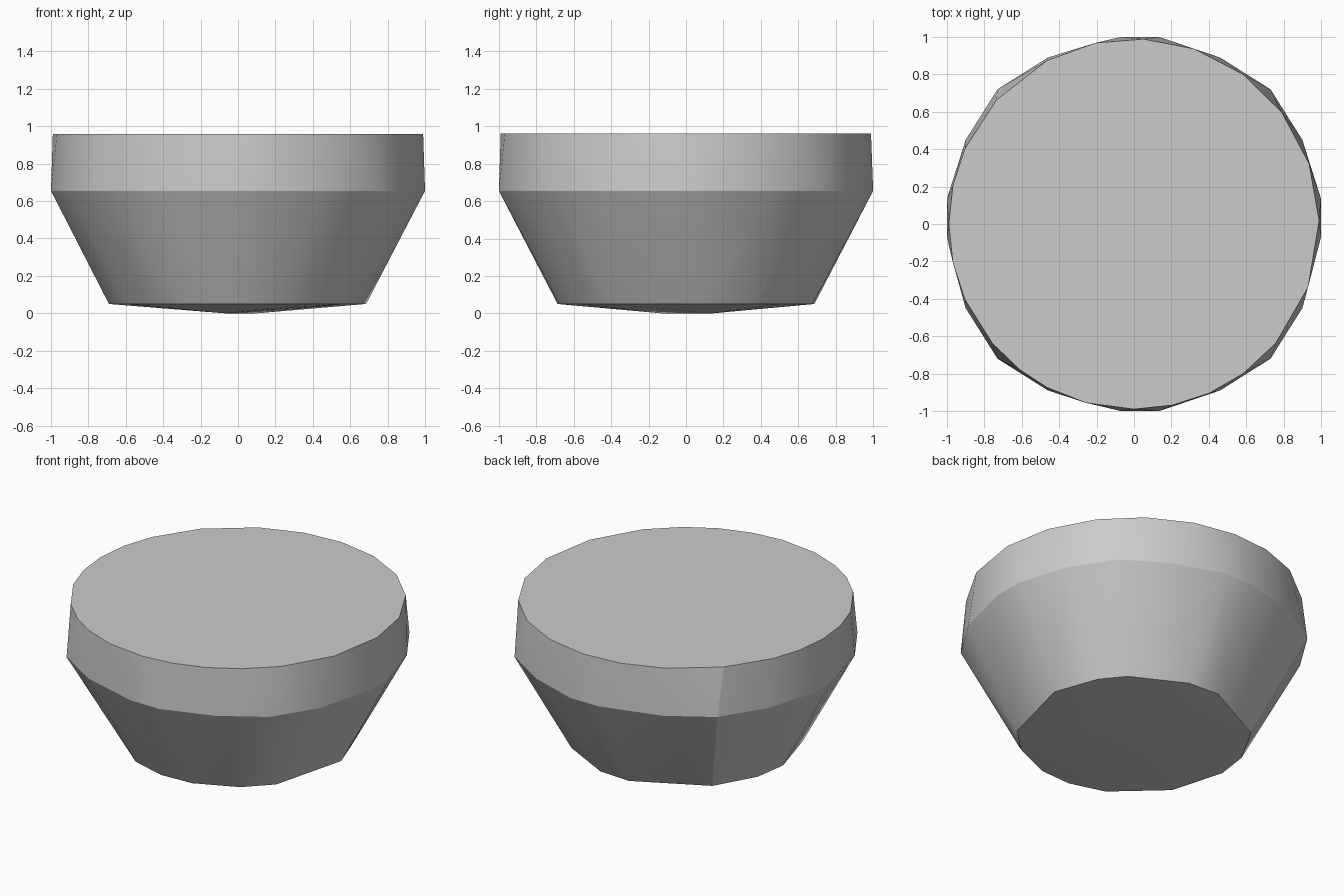
import bpy
import bmesh
from math import cos, sin, radians

default_cube = bpy.data.objects.get("Cube")
if default_cube:
    bpy.data.objects.remove(default_cube, do_unlink=True)


def make_material(name, color):
    material = bpy.data.materials.new(name)
    material.use_nodes = True
    material.diffuse_color = color
    material.node_tree.nodes["Principled BSDF"].inputs["Base Color"].default_value = color
    return material


def ring(angles, radius, height):
    """Points on a horizontal circle at the given angles in degrees."""
    return [(radius * cos(radians(a)), radius * sin(radians(a)), height) for a in angles]


# Flat top rim, unevenly divided
rim_angles = [1, 19, 37, 54, 71, 87, 102, 118, 138, 156, 168, 180,
              192, 204, 220, 232, 242, 255, 270, 282, 294, 306, 320, 340]
rim = ring(rim_angles, 0.99, 0.96)

# Widest ring: mirrored corner points plus two points on each side
shoulder_height = 0.655
shoulder = []
for side_x in (-1, 1):
    for side_y in (-1, 1):
        for x, y in ((0.46, 0.89), (0.73, 0.72), (0.9, 0.45)):
            shoulder.append((side_x * x, side_y * y, shoulder_height))
for side in (-1, 1):
    for offset in (-0.07, 0.135):
        shoulder.append((offset, side, shoulder_height))
        shoulder.append((side, offset, shoulder_height))

# Narrow base with a shallow low ridge underneath
base_angles = [7, 32, 47, 78, 96, 138, 163, 181, 211, 244, 264, 282, 306, 324]
base = ring(base_angles, 0.69, 0.05)
ridge = [(-0.07, -0.13, 0), (0.1, 0.14, 0)]

# Wrap all rings in one faceted solid
bm = bmesh.new()
for point in rim + shoulder + base + ridge:
    bm.verts.new(point)
bmesh.ops.convex_hull(bm, input=list(bm.verts))
bmesh.ops.dissolve_limit(bm, angle_limit=radians(0.5), verts=list(bm.verts), edges=list(bm.edges))
bmesh.ops.recalc_face_normals(bm, faces=list(bm.faces))

mesh = bpy.data.meshes.new("tapered_bowl")
bm.to_mesh(mesh)
bm.free()
mesh.materials.append(make_material("plain_grey", (0.6, 0.6, 0.6, 1)))

bowl = bpy.data.objects.new("tapered_bowl", mesh)
bpy.context.collection.objects.link(bowl)

# Soft shading around the wall, sharp rim, shoulder and base
bpy.ops.object.select_all(action="DESELECT")
bowl.select_set(True)
bpy.context.view_layer.objects.active = bowl
bpy.ops.object.shade_smooth_by_angle(angle=radians(18))
